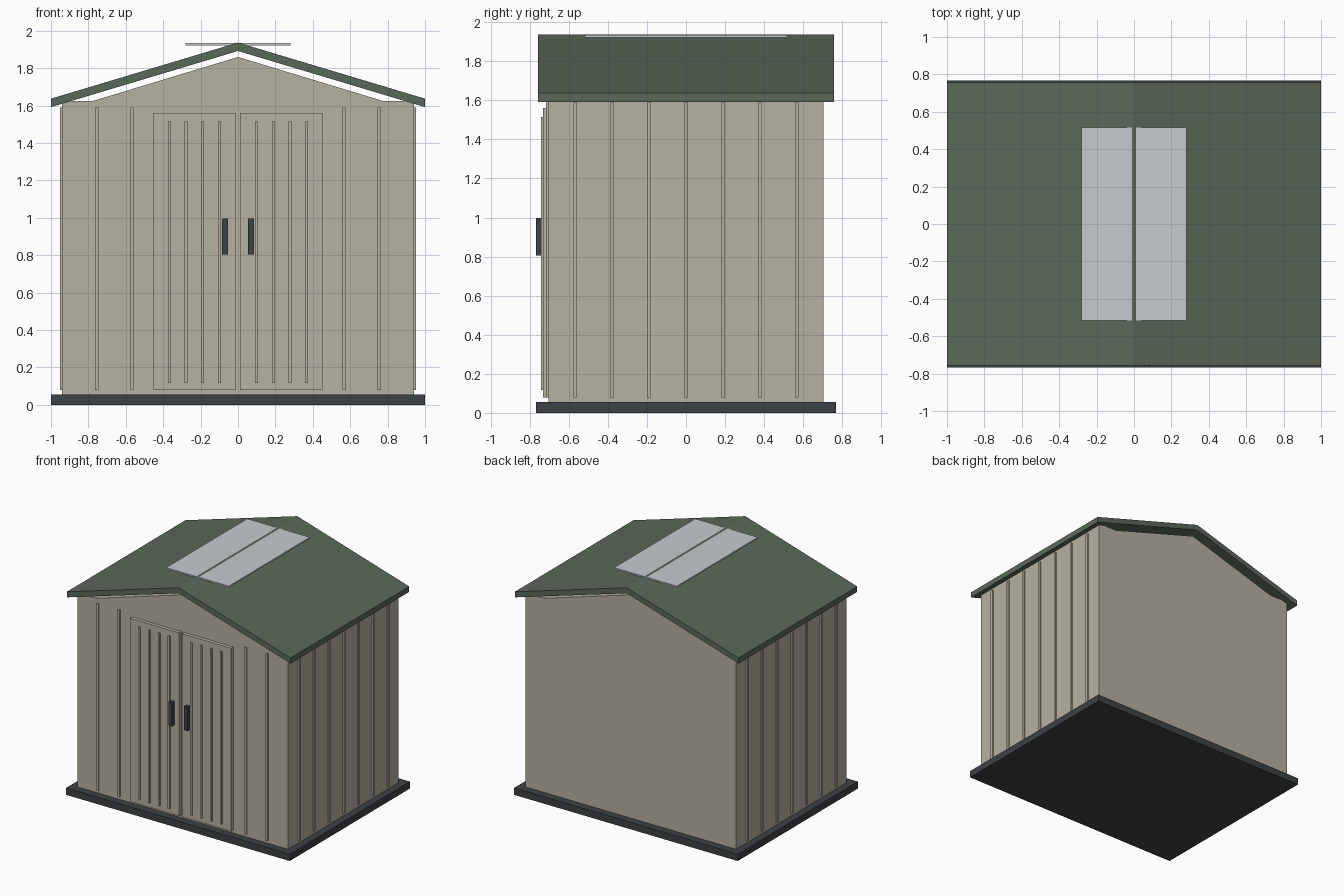
import bpy

cube = bpy.data.objects.get("Cube")
if cube:
    bpy.data.objects.remove(cube, do_unlink=True)


def material(name, rgb):
    m = bpy.data.materials.new(name)
    m.use_nodes = True
    m.diffuse_color = (*rgb, 1)
    bsdf = next(n for n in m.node_tree.nodes if n.type == 'BSDF_PRINCIPLED')
    bsdf.inputs["Base Color"].default_value = (*rgb, 1)
    bsdf.inputs["Roughness"].default_value = 0.8
    return m


BEIGE = material("beige wall", (0.47, 0.44, 0.365))
GREEN = material("green roof", (0.105, 0.14, 0.102))
DARK = material("dark grey", (0.046, 0.054, 0.058))
PALE = material("pale skylight", (0.57, 0.60, 0.62))


def prism(name, profile, y0, y1, mat):
    """Extrude a counter-clockwise x-z profile from y0 (front) to y1 (back)."""
    n = len(profile)
    verts = [(x, y, z) for y in (y0, y1) for x, z in profile]
    faces = [tuple(range(n)), tuple(reversed(range(n, 2 * n)))]
    faces += [(i, i + n, (i + 1) % n + n, (i + 1) % n) for i in range(n)]
    mesh = bpy.data.meshes.new(name)
    mesh.from_pydata(verts, [], faces)
    mesh.materials.append(mat)
    obj = bpy.data.objects.new(name, mesh)
    bpy.context.collection.objects.link(obj)
    return obj


def box(name, x0, x1, y0, y1, z0, z1, mat):
    return prism(name, [(x0, z0), (x1, z0), (x1, z1), (x0, z1)], y0, y1, mat)


WALL_X, WALL_Y = 0.942, 0.705

# Base slab, walls and gable
box("base", -1, 1, -0.767, 0.767, 0, 0.056, DARK)
box("walls", -WALL_X, WALL_X, -WALL_Y, WALL_Y, 0.056, 1.625, BEIGE)
prism("gable", [(-0.775, 1.625), (0.775, 1.625), (0, 1.86)], -WALL_Y, WALL_Y, BEIGE)

# Pitched roof with a flat skylight that the ridge just breaks through
prism("roof", [(-1, 1.592), (0, 1.892), (1, 1.592), (1, 1.637), (0, 1.937), (-1, 1.637)],
      -0.757, 0.757, GREEN)
box("skylight", -0.28, 0.28, -0.517, 0.517, 1.922, 1.9335, PALE)

for side, s in (("left", 1), ("right", -1)):
    # Ribs on the side wall
    for i in range(7):
        y = (i - 3) * 0.189
        x0, x1 = sorted((s * (WALL_X - 0.01), s * (WALL_X + 0.011)))
        box(f"{side}_wall_rib_{i + 1}", x0, x1, y - 0.01, y + 0.01, 0.08, 1.59, BEIGE)

    # Ribs on the front wall beside the doors
    for i, x in enumerate((0.567, 0.756)):
        box(f"{side}_front_rib_{i + 1}", s * x - 0.009, s * x + 0.009,
            -0.717, -WALL_Y + 0.01, 0.08, 1.59, BEIGE)

    # Door leaf with its ribs and handle
    x0, x1 = sorted((s * 0.012, s * 0.452))
    box(f"{side}_door", x0, x1, -0.733, -WALL_Y + 0.01, 0.08, 1.56, BEIGE)
    for i in range(4):
        x = s * (0.1 + i * 0.0885)
        box(f"{side}_door_rib_{i + 1}", x - 0.008, x + 0.008, -0.743, -0.725, 0.118, 1.514, BEIGE)
    box(f"{side}_handle", s * 0.07 - 0.016, s * 0.07 + 0.016, -0.767, -0.73, 0.805, 0.997, DARK)
